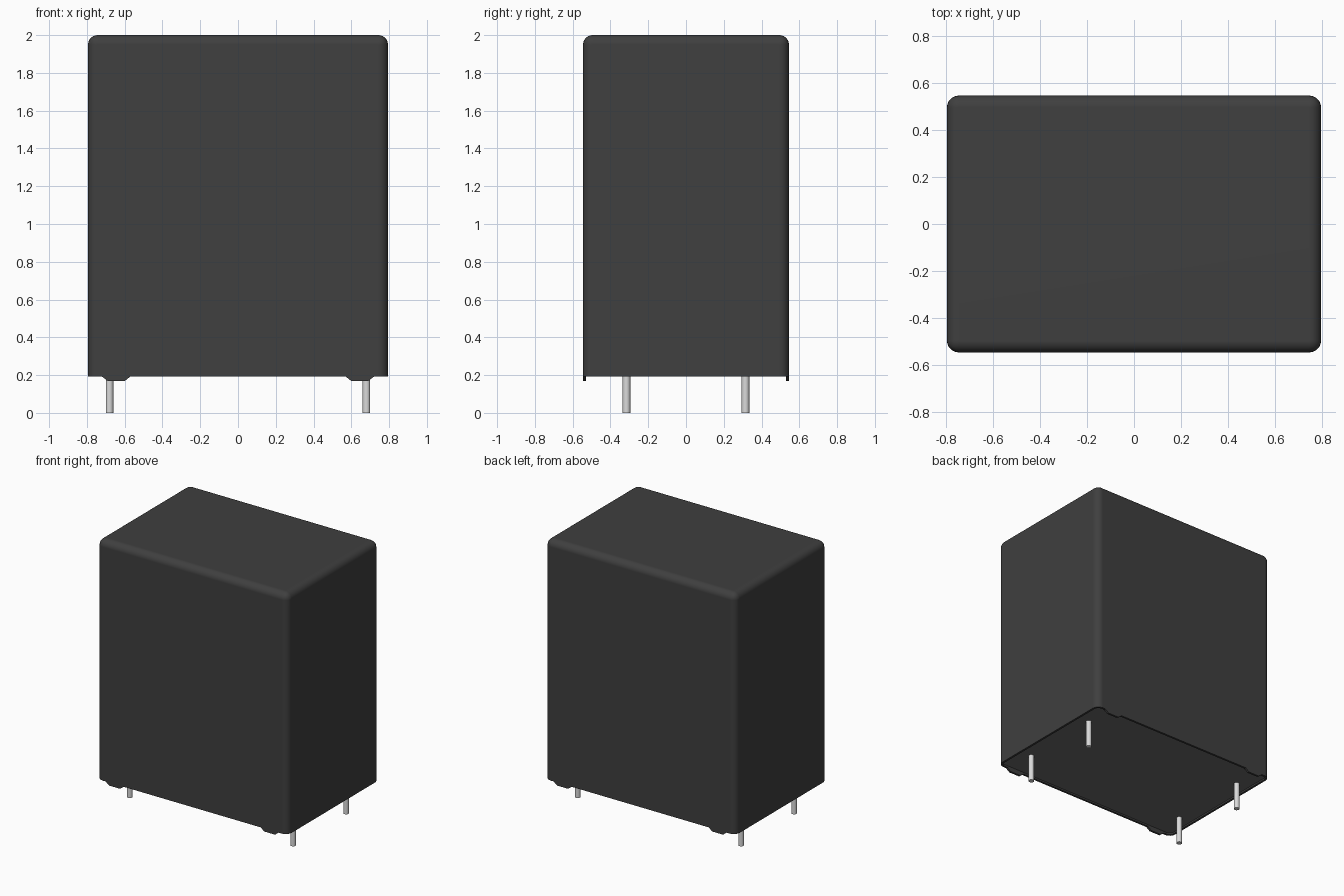
import bpy, bmesh
from mathutils import Matrix, Vector

if "Cube" in bpy.data.objects:
    bpy.data.objects.remove(bpy.data.objects["Cube"], do_unlink=True)


def material(name, rgb):
    m = bpy.data.materials.new(name)
    m.use_nodes = True
    m.diffuse_color = (*rgb, 1)
    m.node_tree.nodes["Principled BSDF"].inputs["Base Color"].default_value = (*rgb, 1)
    return m


charcoal = material("charcoal plastic", (0.05, 0.05, 0.05))
resin = material("grey sealing resin", (0.14, 0.14, 0.14))
metal = material("tinned metal", (0.7, 0.7, 0.7))

HALF_X, HALF_Y, BASE, TOP = 0.794, 0.545, 0.192, 2.0
WALL, RECESS = 0.016, 0.012


def finish(bm, name, mats, smooth=False):
    bmesh.ops.recalc_face_normals(bm, faces=bm.faces)
    mesh = bpy.data.meshes.new(name)
    bm.to_mesh(mesh)
    bm.free()
    for mat in mats:
        mesh.materials.append(mat)
    ob = bpy.data.objects.new(name, mesh)
    bpy.context.collection.objects.link(ob)
    if smooth:
        bpy.ops.object.select_all(action="DESELECT")
        ob.select_set(True)
        bpy.context.view_layer.objects.active = ob
        bpy.ops.object.shade_smooth_by_angle(angle=0.6)
        # Keeps the large faces flat between the rounded edges
        ob.modifiers.new("flat sides", "WEIGHTED_NORMAL").keep_sharp = True
    return ob


# Housing: box rounded everywhere but at its bottom, with a recessed resin underside
bm = bmesh.new()
size = Matrix.Diagonal((2 * HALF_X, 2 * HALF_Y, TOP - BASE, 1))
bmesh.ops.create_cube(bm, size=1, matrix=Matrix.Translation((0, 0, (TOP + BASE) / 2)) @ size)
rounded = [e for e in bm.edges if max(v.co.z for v in e.verts) > 1]
bmesh.ops.bevel(bm, geom=rounded, offset=0.05, segments=6, profile=0.5, affect="EDGES")
bm.normal_update()
bottom = min(bm.faces, key=lambda f: f.calc_center_median().z)
bmesh.ops.inset_region(bm, faces=[bottom], thickness=WALL, use_even_offset=True)
bmesh.ops.inset_region(bm, faces=[bottom], thickness=0.001, use_even_offset=True)
for v in bottom.verts:
    v.co.z = BASE + RECESS
bottom.material_index = 1
finish(bm, "housing", [charcoal, resin], True)

# Standoff feet: thin tapered tabs continuing the front and back walls
# Pins: four round leads through the underside
for sx, side in ((1, "left"), (-1, "right")):
    for sy, end in ((-1, "front"), (1, "back")):
        bm = bmesh.new()
        outline = [(0.72, BASE), (0.69, 0.169), (0.60, 0.169), (0.57, BASE)]
        face = bm.faces.new([bm.verts.new((sx * x, sy * HALF_Y, z)) for x, z in outline])
        ext = bmesh.ops.extrude_face_region(bm, geom=[face], use_keep_orig=True)
        moved = [g for g in ext["geom"] if isinstance(g, bmesh.types.BMVert)]
        bmesh.ops.translate(bm, verts=moved, vec=Vector((0, -sy * WALL, 0)))
        finish(bm, f"{end}_{side}_foot", [charcoal])

        bm = bmesh.new()
        bmesh.ops.create_cone(bm, cap_ends=True, segments=24, radius1=0.02, radius2=0.02,
                              depth=0.22, matrix=Matrix.Translation((sx * 0.68, sy * 0.315, 0.11)))
        finish(bm, f"{end}_{side}_pin", [metal], True)
